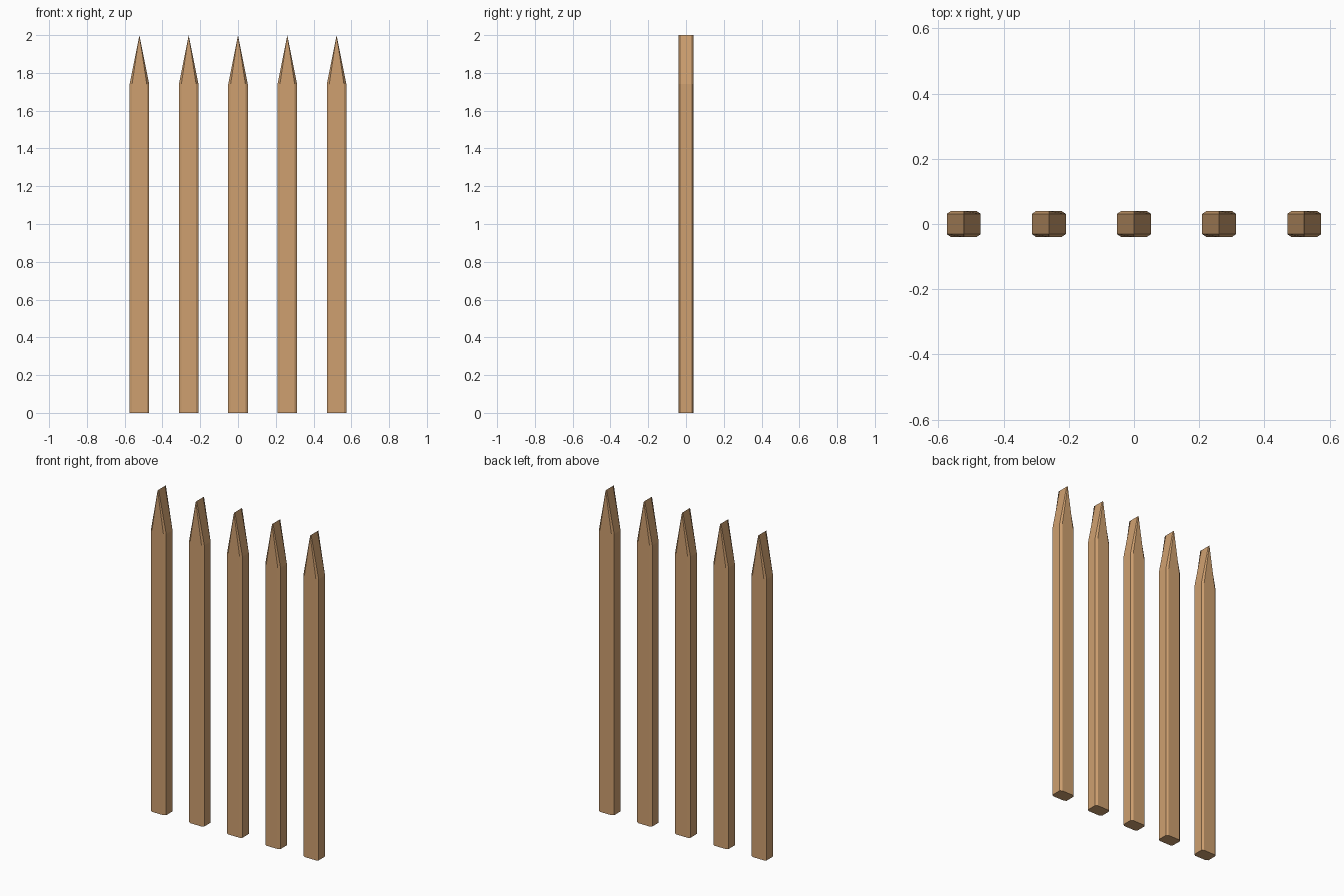
import bpy, bmesh

if "Cube" in bpy.data.objects:
    bpy.data.objects.remove(bpy.data.objects["Cube"])

COUNT, SPACING = 5, 0.261
HW, HD = 0.052, 0.04          # half width and half depth of a stake
CX, CY = 0.013, 0.009         # corner chamfer
SHOULDER, TOP = 1.74, 2.0

wood = bpy.data.materials.new("wood")
wood.diffuse_color = (0.62, 0.35, 0.16, 1)
wood.use_nodes = True
wood.node_tree.nodes["Principled BSDF"].inputs["Base Color"].default_value = wood.diffuse_color

# Chamfered rectangular cross-section, counter-clockwise
SECTION = [(HW, -HD + CY), (HW, HD - CY), (HW - CX, HD), (-HW + CX, HD),
           (-HW, HD - CY), (-HW, -HD + CY), (-HW + CX, -HD), (HW - CX, -HD)]


def make_stake(name, x):
    bm = bmesh.new()
    bottom = [bm.verts.new((px, py, 0)) for px, py in SECTION]
    bm.faces.new(bottom[::-1])
    shoulder = [bm.verts.new((px, py, SHOULDER)) for px, py in SECTION]
    # Tip squeezed to a ridge running front to back
    tip = [bm.verts.new((0, py, TOP)) for px, py in SECTION]
    n = len(SECTION)
    for low, high in ((bottom, shoulder), (shoulder, tip)):
        for i in range(n):
            j = (i + 1) % n
            bm.faces.new((low[i], low[j], high[j], high[i]))
    bmesh.ops.remove_doubles(bm, verts=bm.verts[:], dist=1e-5)
    bmesh.ops.recalc_face_normals(bm, faces=bm.faces[:])
    mesh = bpy.data.meshes.new(name)
    bm.to_mesh(mesh)
    bm.free()
    mesh.materials.append(wood)
    obj = bpy.data.objects.new(name, mesh)
    obj.location.x = x
    bpy.context.collection.objects.link(obj)


# Row of pointed stakes
for k in range(COUNT):
    make_stake(f"stake_{k + 1}", (k - (COUNT - 1) / 2) * SPACING)
